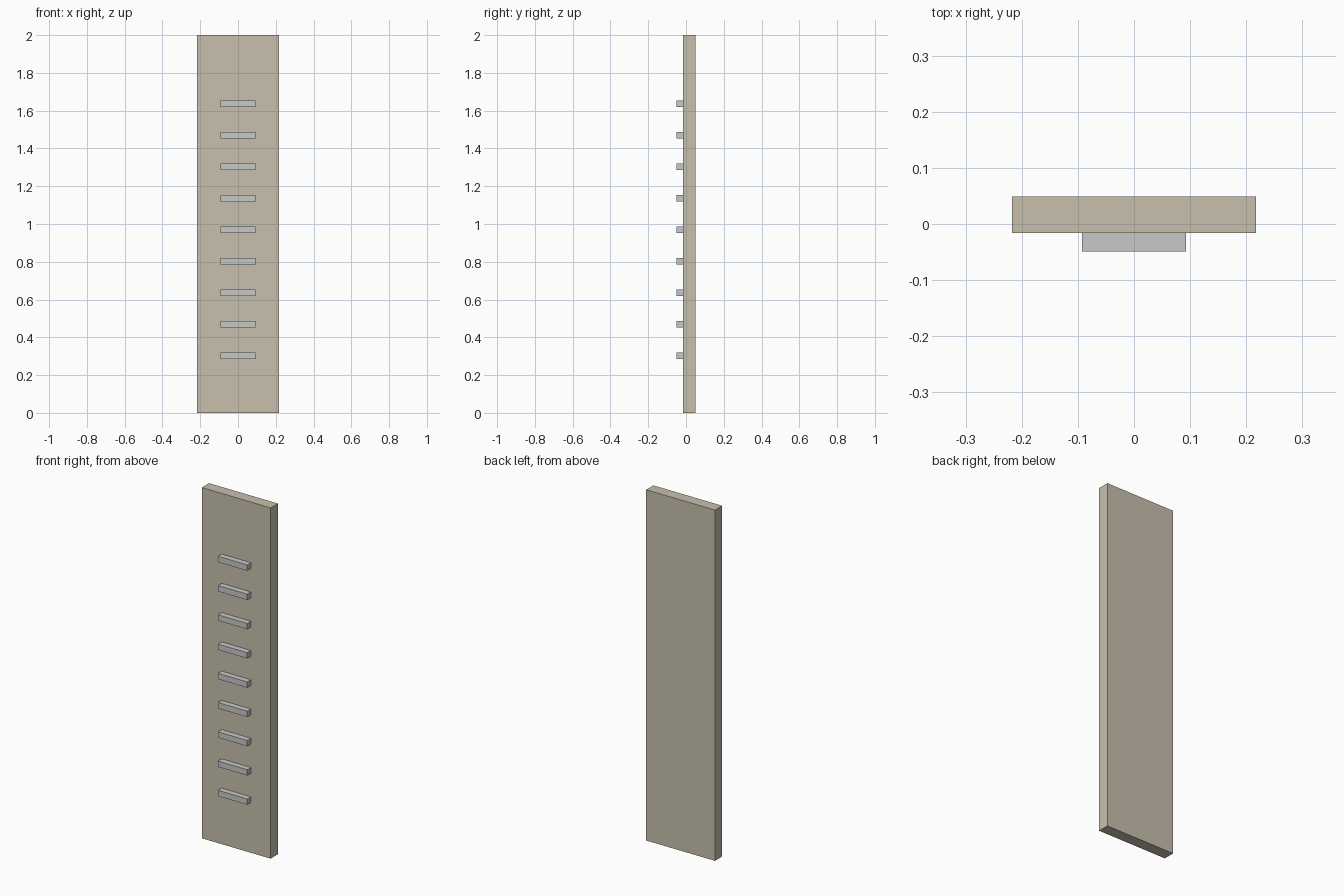
import bpy

if "Cube" in bpy.data.objects:
    bpy.data.objects.remove(bpy.data.objects["Cube"])


def material(name, rgb):
    m = bpy.data.materials.new(name)
    m.diffuse_color = (*rgb, 1.0)
    m.use_nodes = True
    m.node_tree.nodes["Principled BSDF"].inputs["Base Color"].default_value = m.diffuse_color
    return m


def box(name, lo, hi, mat):
    center = [(a + b) / 2 for a, b in zip(lo, hi)]
    size = [b - a for a, b in zip(lo, hi)]
    bpy.ops.mesh.primitive_cube_add(size=1, location=center)
    ob = bpy.context.object
    ob.name = name
    ob.scale = size
    bpy.ops.object.transform_apply(location=False, rotation=False, scale=True)
    ob.data.materials.append(mat)
    return ob


beige = material("beige_panel", (0.58, 0.53, 0.42))
grey = material("light_grey_rung", (0.58, 0.58, 0.585))

# Upright wall panel
FRONT = -0.016
box("wall_panel", (-0.217, FRONT, 0.0), (0.217, 0.049, 2.0), beige)

# Nine evenly spaced rungs on the front face
for i in range(9):
    z = 0.303 + i * 0.1668
    box(f"rung_{i + 1}", (-0.0925, -0.049, z - 0.0167),
        (0.0925, FRONT, z + 0.0167), grey)
